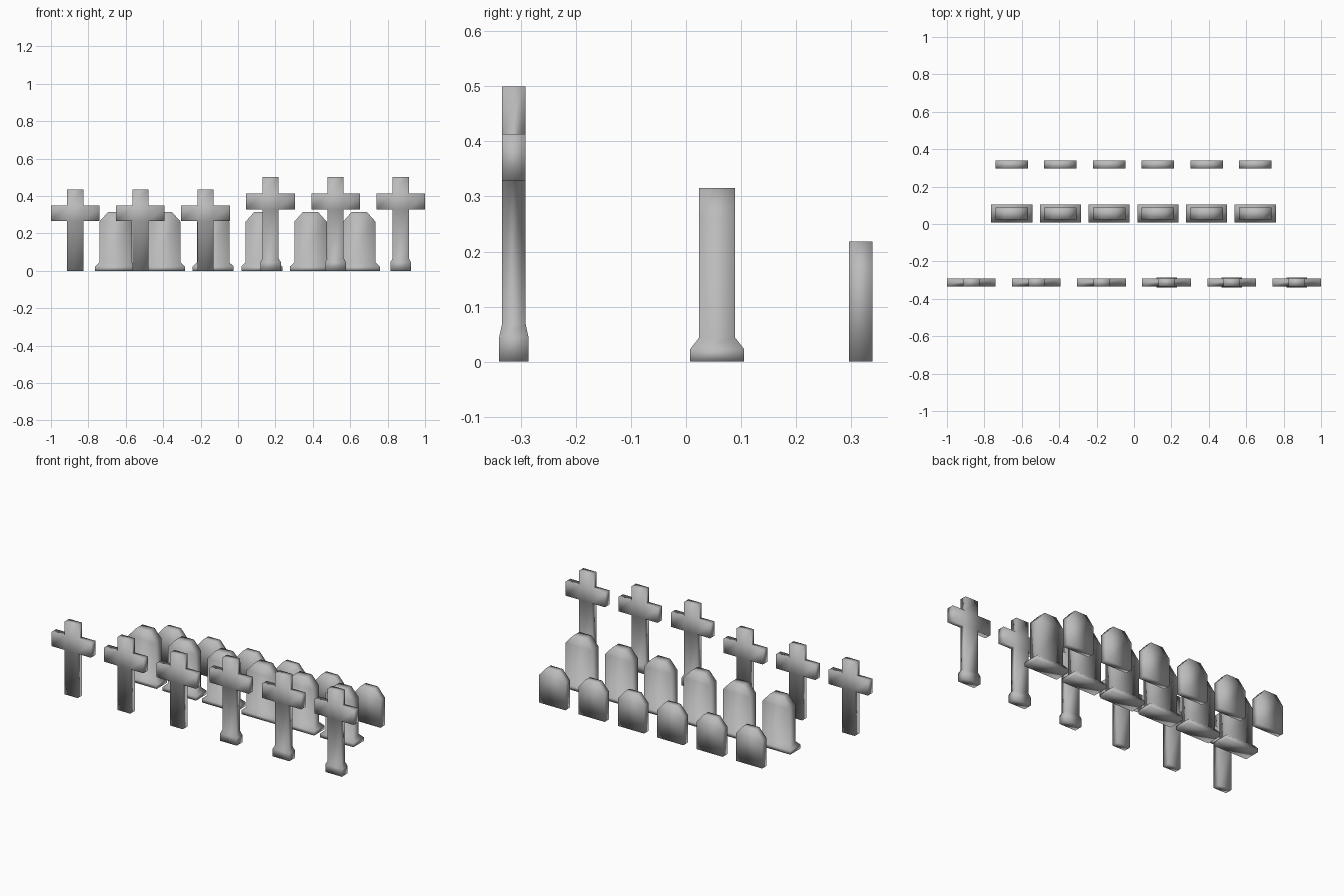
import bpy, bmesh

if "Cube" in bpy.data.objects:
    bpy.data.objects.remove(bpy.data.objects["Cube"])

stone = bpy.data.materials.new("grey stone")
stone.diffuse_color = (0.5, 0.5, 0.5, 1)
stone.use_nodes = True
stone.node_tree.nodes["Principled BSDF"].inputs["Base Color"].default_value = stone.diffuse_color


def make_marker(name, x, y, rows, arm_band=None, arm_reach=0.0):
    """Stack rectangular sections (z, half width, half depth); optionally pull arms from one band."""
    bm = bmesh.new()
    rings = [[bm.verts.new((sx * w, sy * d, z)) for sx, sy in ((-1, -1), (1, -1), (1, 1), (-1, 1))]
             for z, w, d in rows]
    bm.faces.new(rings[0][::-1])
    bm.faces.new(rings[-1])
    arm_faces = []
    for i, (lo, hi) in enumerate(zip(rings, rings[1:])):
        for k in range(4):
            j = (k + 1) % 4
            face = bm.faces.new((lo[k], lo[j], hi[j], hi[k]))
            if i == arm_band and k in (1, 3):
                arm_faces.append(face)
    # Cross arms grow out of the two side faces of the band
    if arm_faces:
        result = bmesh.ops.extrude_discrete_faces(bm, faces=arm_faces)
        for face in result["faces"]:
            for v in face.verts:
                v.co.x = arm_reach if v.co.x > 0 else -arm_reach
    bmesh.ops.recalc_face_normals(bm, faces=bm.faces)
    mesh = bpy.data.meshes.new(name)
    bm.to_mesh(mesh)
    bm.free()
    mesh.materials.append(stone)
    mesh.shade_smooth()
    obj = bpy.data.objects.new(name, mesh)
    obj.location = (x, y, 0)
    bpy.context.collection.objects.link(obj)


# Sections from the ground up
plain_cross = [(0, .043, .0215), (.265, .043, .0215), (.35, .043, .0215), (.435, .043, .0215)]
footed_cross = [(0, .055, .0265), (.045, .055, .0265), (.068, .043, .0215),
                (.328, .043, .0215), (.413, .043, .0215), (.5, .043, .0215)]
footed_slab = [(0, .11, .049), (.023, .11, .049), (.044, .087, .0325),
               (.262, .087, .0325), (.315, .04, .0325)]
plain_slab = [(0, .087, .0215), (.165, .087, .0215), (.218, .04, .0215)]

# Front row: three plain crosses, then three taller footed ones
for i in range(6):
    x = -0.87 + 0.348 * i
    if i < 3:
        make_marker(f"plain_cross_{i + 1}", x, -0.3125, plain_cross, 1, 0.13)
    else:
        make_marker(f"footed_cross_{i - 2}", x, -0.3125, footed_cross, 3, 0.13)

# Middle row of footed headstones and back row of small headstones
for i in range(6):
    x = -0.654 + 0.2605 * i
    make_marker(f"footed_headstone_{i + 1}", x, 0.0565, footed_slab)
    make_marker(f"small_headstone_{i + 1}", x, 0.317, plain_slab)
